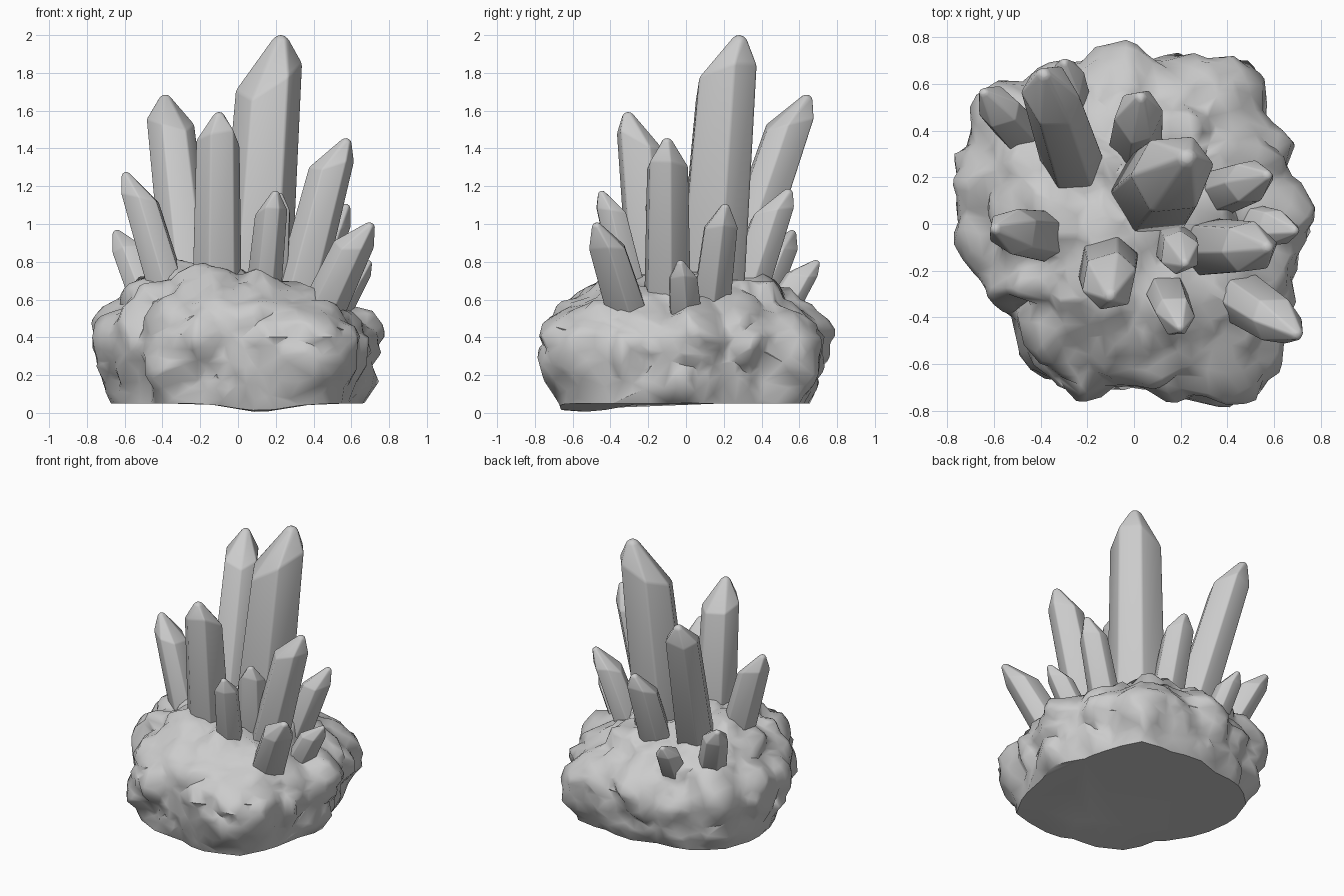
import bpy, bmesh, math, random
from mathutils import Vector, noise

random.seed(4)
if "Cube" in bpy.data.objects:
    bpy.data.objects.remove(bpy.data.objects["Cube"])

stone = bpy.data.materials.new("stone grey")
stone.use_nodes = True
GREY = (0.6, 0.6, 0.6, 1)
stone.diffuse_color = GREY
stone.node_tree.nodes["Principled BSDF"].inputs["Base Color"].default_value = GREY


def clamp(value):
    return min(1, max(0, value))


def finish(bm, name, angle, keep=1):
    """Turn a bmesh into a shaded object, optionally chiselled by decimation."""
    bmesh.ops.recalc_face_normals(bm, faces=bm.faces)
    mesh = bpy.data.meshes.new(name)
    bm.to_mesh(mesh)
    bm.free()
    mesh.materials.append(stone)
    ob = bpy.data.objects.new(name, mesh)
    bpy.context.collection.objects.link(ob)
    bpy.ops.object.select_all(action='DESELECT')
    ob.select_set(True)
    bpy.context.view_layer.objects.active = ob
    if keep < 1:
        mod = ob.modifiers.new("chisel", 'DECIMATE')
        mod.ratio = keep
        bpy.ops.object.modifier_apply(modifier=mod.name)
    bpy.ops.object.shade_smooth_by_angle(angle=math.radians(angle))


def bridge(bm, rings):
    """Join neighbouring closed rings with quads."""
    for lower, upper in zip(rings, rings[1:]):
        for i in range(len(lower)):
            bm.faces.new((lower[i - 1], lower[i], upper[i], upper[i - 1]))


# Rock: evenly spaced outline radii, swept through a side profile
outline = [.79, .71, .77, .87, .77, .77, .74, .82, .86, .83,
           .77, .72, .67, .79, .79, .73, .82, .93, .83, .76]
profile = [(.5, .05), (.85, .05), (.95, .25), (.98, .4), (.93, .48),
           (.84, .56), (.68, .65), (.5, .72), (.3, .75), (.02, .76)]
SEGMENTS, STEPS = 150, 7


def outline_radius(turn):
    """Outline radius at a fraction of a full turn."""
    place = turn * len(outline)
    i = int(place)
    following = outline[(i + 1) % len(outline)]
    return outline[i] + (following - outline[i]) * (place - i)


def lumps(p):
    """Shallow boulders with creases between them, plus ridges and ripples."""
    warped = p + noise.noise_vector(p * 3) * 0.08
    near = noise.voronoi(warped * 3.2)[0]
    crease = min(near[1] - near[0], 0.4)
    ridges = 0.06 * noise.noise(Vector((warped.x, warped.y, warped.z * .6)) * 5)
    return 0.1 * (crease - 0.2) + ridges + 0.03 * noise.noise(warped * 10)


def rock_point(scale, height, turn):
    angle = math.tau * turn
    flat = Vector((math.cos(angle), math.sin(angle), 0)) * scale
    p = flat * outline_radius(turn)
    # the top slopes down towards the left
    p.z = height - .1 * p.x * clamp((height - .4) * 5)
    # push outward on the sides and upward on the top, leaving the floor flat
    outward = (flat + Vector((0, 0, max(0, height - .35) * 2.2))).normalized()
    p += outward * lumps(p) * clamp((height - .05) * 8)
    # the underside sags slightly at the front
    sag = math.exp(-((p.x - .12) / .2) ** 2 - ((p.y + .55) / .25) ** 2)
    p.z -= .05 * sag * clamp(1 - height * 3)
    return p


bm = bmesh.new()
rings = []
for start, end in zip(profile, profile[1:]):
    for step in range(STEPS):
        scale, height = Vector(start).lerp(Vector(end), step / STEPS)
        rings.append([bm.verts.new(rock_point(scale, height, i / SEGMENTS))
                      for i in range(SEGMENTS)])
bridge(bm, rings)
bm.faces.new(rings[0])
bm.faces.new(rings[-1])
bmesh.ops.triangulate(bm, faces=bm.faces)
finish(bm, "rock_base", 50, keep=0.13)


def crystal(name, foot, tip, radius):
    """Hexagonal prism flaring to its foot, with a slanted off-centre point."""
    base, tip = Vector((*foot, .48)), Vector(tip)
    along = (tip - base).normalized()
    outward = Vector((along.x, along.y, 0)).normalized()
    shoulder = tip - along * radius * 1.4 - outward * radius * .35
    axis = (shoulder - base).normalized()
    u = axis.cross(Vector((0, 1, 0))).normalized()
    v = axis.cross(u)
    bm = bmesh.new()
    rings = [[], [], []]
    twist = random.uniform(0, .5)
    for i in range(6):
        angle = twist + math.tau * i / 6 + random.uniform(-.15, .15)
        spoke = (u * math.cos(angle) + v * math.sin(angle)) * radius
        slant = spoke.dot(outward) * .55 + random.uniform(-.22, .22) * radius
        rings[0].append(bm.verts.new(base + spoke * 1.16))
        rings[1].append(bm.verts.new(shoulder + spoke + axis * slant))
        rings[2].append(bm.verts.new(tip - axis * radius * .15 + spoke * .24))
    bridge(bm, rings)
    point = bm.verts.new(tip)
    for i in range(6):
        bm.faces.new((rings[2][i - 1], rings[2][i], point))
    bm.faces.new(rings[0])
    # worn edges
    bmesh.ops.bevel(bm, geom=bm.edges[:], offset=radius * .07, segments=2,
                    profile=.5, affect='EDGES', clamp_overlap=True)
    finish(bm, name, 35)


# Crystals: where each one leaves the rock, its tip and its radius
crystal("crystal_tallest", (.08, .12), (.23, .285, 2.01), .175)
crystal("crystal_back_right_tall", (-.24, .19), (-.39, .65, 1.69), .125)
crystal("crystal_front_tall", (-.11, -.16), (-.1, -.31, 1.6), .125)
crystal("crystal_right_side", (-.32, -.06), (-.6, -.02, 1.28), .1)
crystal("crystal_left_side", (.28, -.1), (.58, -.1, 1.46), .115)
crystal("crystal_front_small", (.12, -.25), (.2, -.45, 1.18), .085)
crystal("crystal_inner_small", (.17, -.07), (.22, -.17, 1.17), .09)
crystal("crystal_front_left", (.42, -.29), (.71, -.48, 1.01), .105)
crystal("crystal_back_left", (.32, .12), (.58, .21, 1.11), .095)
crystal("crystal_left_stub", (.48, 0), (.7, -.03, .81), .08)
crystal("crystal_back_middle", (0, .27), (.03, .55, 1.19), .105)
crystal("crystal_back_right_small", (-.43, .34), (-.65, .57, .97), .09)
crystal("crystal_back_stub", (-.26, .47), (-.3, .7, .81), .08)
